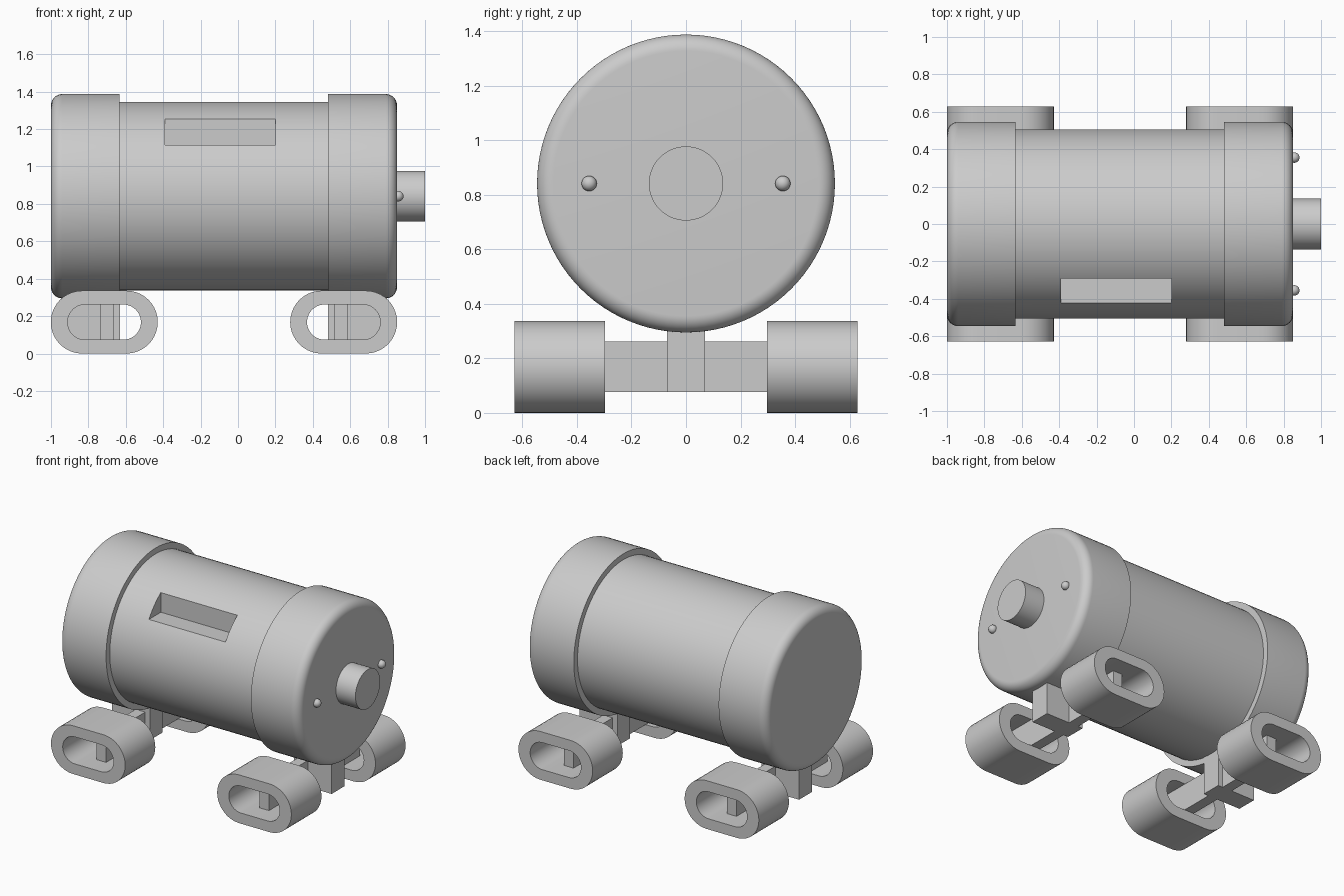
import bpy, bmesh, math
from mathutils import Matrix

if "Cube" in bpy.data.objects:
    bpy.data.objects.remove(bpy.data.objects["Cube"], do_unlink=True)

grey = bpy.data.materials.new("plain grey")
grey.use_nodes = True
colour = (0.6, 0.6, 0.6, 1)
grey.diffuse_color = colour
grey.node_tree.nodes["Principled BSDF"].inputs["Base Color"].default_value = colour

AXIS_Z = 0.841      # height of the barrel axis
MID_X = -0.075      # the barrel and feet mirror about this x


def finish(name, bm, smooth=True):
    bmesh.ops.recalc_face_normals(bm, faces=bm.faces)
    mesh = bpy.data.meshes.new(name)
    bm.to_mesh(mesh)
    bm.free()
    obj = bpy.data.objects.new(name, mesh)
    bpy.context.collection.objects.link(obj)
    mesh.materials.append(grey)
    if smooth:
        bpy.ops.object.select_all(action="DESELECT")
        obj.select_set(True)
        bpy.context.view_layer.objects.active = obj
        bpy.ops.object.shade_smooth_by_angle(angle=math.radians(30))
    return obj


def lathe_x(name, profile, steps=96):
    """Spin (x, radius) points around the barrel axis, closing both ends."""
    bm = bmesh.new()
    rings = []
    for x, r in profile:
        rings.append([bm.verts.new((x, r * math.cos(a), AXIS_Z + r * math.sin(a)))
                      for a in (math.tau * i / steps for i in range(steps))])
    for a, b in zip(rings, rings[1:]):
        for i in range(steps):
            j = (i + 1) % steps
            bm.faces.new((a[i], a[j], b[j], b[i]))
    bm.faces.new(rings[0])
    bm.faces.new(rings[-1])
    return finish(name, bm)


def box(name, x0, x1, y0, y1, z0, z1):
    bm = bmesh.new()
    bmesh.ops.create_cube(bm, size=1, matrix=Matrix.Translation(
        ((x0 + x1) / 2, (y0 + y1) / 2, (z0 + z1) / 2))
        @ Matrix.Diagonal((x1 - x0, y1 - y0, z1 - z0, 1)))
    return finish(name, bm, smooth=False)


def stadium(cx, cz, half_straight, r, steps=20):
    pts = []
    for side in (1, -1):
        for i in range(steps + 1):
            a = -side * math.pi / 2 + side * math.pi * i / steps
            a = math.pi * i / steps - math.pi / 2 + (0 if side > 0 else math.pi)
            pts.append((cx + side * half_straight + r * math.cos(a), cz + r * math.sin(a)))
    return pts


def foot(name, cx, y0, y1):
    """Rounded block with a matching slot straight through it."""
    bm = bmesh.new()
    loops = [[bm.verts.new((x, y, z)) for x, z in stadium(cx, 0.168, half, r)]
             for half, r, y in ((0.118, 0.168, y0), (0.118, 0.168, y1),
                                (0.102, 0.094, y1), (0.102, 0.094, y0))]
    n = len(loops[0])
    for a, b in zip(loops, loops[1:] + loops[:1]):
        for i in range(n):
            j = (i + 1) % n
            bm.faces.new((a[i], a[j], b[j], b[i]))
    return finish(name, bm)


# Barrel with the notch cut in its upper front
barrel = lathe_x("barrel", [(-0.7, 0.505), (0.55, 0.505)])
cutter = box("notch_cutter", -0.39, 0.2, -0.8, -0.292, 1.116, 1.6)
cutter.hide_render = True
cut = barrel.modifiers.new("notch", "BOOLEAN")
cut.object = cutter
cut.solver = "EXACT"
bpy.context.view_layer.objects.active = barrel
bpy.ops.object.modifier_apply(modifier=cut.name)
bpy.data.objects.remove(cutter, do_unlink=True)

# End caps with rounded outer rims
RIM = 0.06
arc = [(RIM * (1 - math.sin(a)), 0.546 - RIM * (1 - math.cos(a)))
       for a in (math.pi / 2 * i / 10 for i in range(10, -1, -1))]
for name, outer, inner, d in (("left_cap", 0.85, 0.482, -1), ("right_cap", -1.0, -0.634, 1)):
    lathe_x(name, [(outer + d * x, r) for x, r in arc] + [(inner, 0.546)])

# Nozzle and the two studs beside it
lathe_x("nozzle", [(0.8, 0.136), (1.0, 0.136)], 64)
for name, y in (("front_stud", -0.355), ("back_stud", 0.355)):
    bm = bmesh.new()
    bmesh.ops.create_uvsphere(bm, u_segments=24, v_segments=16, radius=0.028,
                              matrix=Matrix.Translation((0.857, y, AXIS_Z)))
    finish(name, bm)

# Undercarriage: a post, a cross bar and two slotted feet at each end
for label, s in (("left", 1), ("right", -1)):
    def span(a, b):
        return sorted((MID_X + s * a, MID_X + s * b))
    box(label + "_post", *span(0.555, 0.845), -0.07, 0.07, 0.076, 0.36)
    box(label + "_cross_bar", *span(0.591, 0.664), -0.5, 0.5, 0.076, 0.262)
    foot(label + "_front_foot", MID_X + s * 0.64, -0.628, -0.297)
    foot(label + "_back_foot", MID_X + s * 0.64, 0.297, 0.628)
